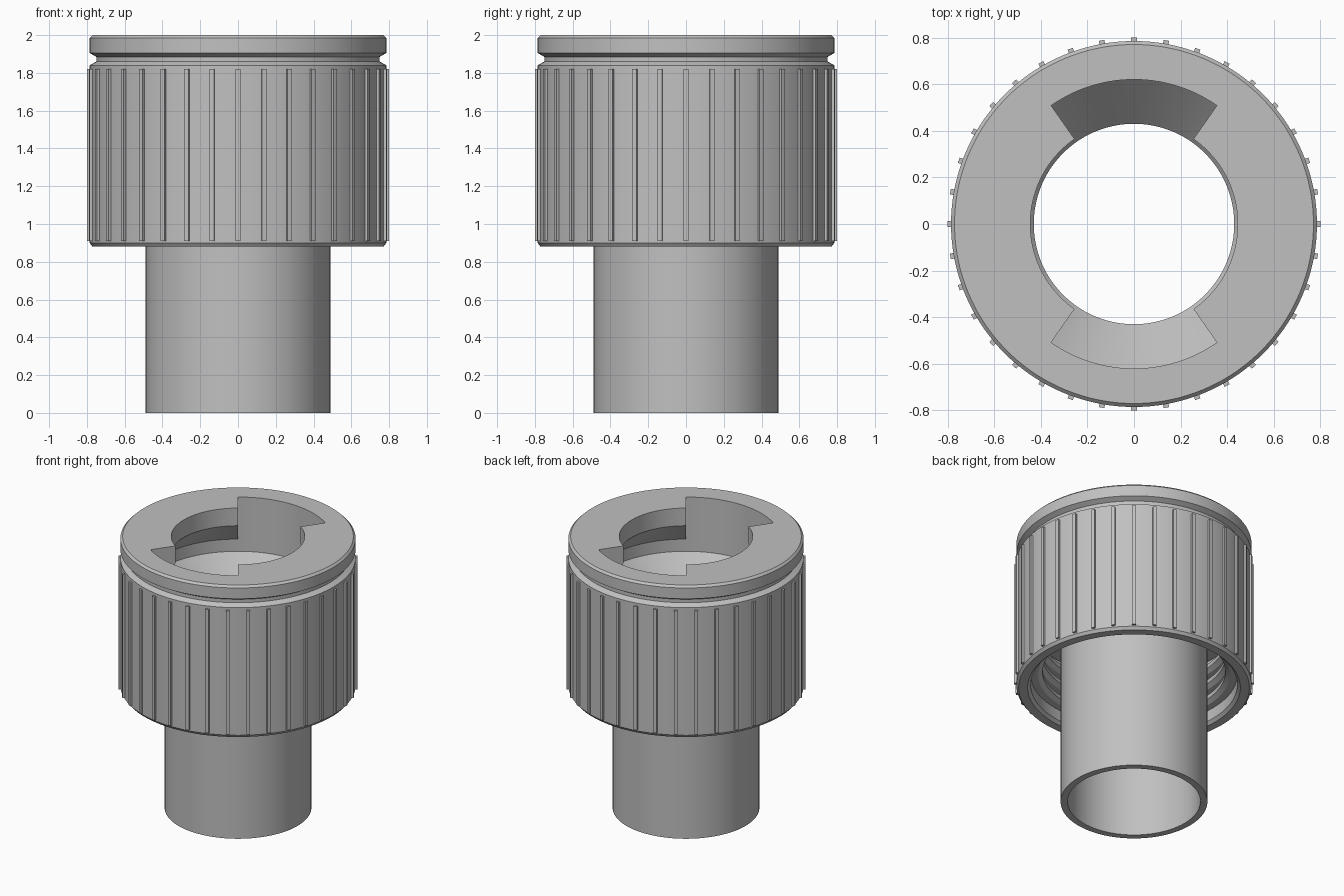
import bpy, bmesh, math
from mathutils import Matrix

if "Cube" in bpy.data.objects:
    bpy.data.objects.remove(bpy.data.objects["Cube"], do_unlink=True)

grey = bpy.data.materials.new("plain_grey")
grey.use_nodes = True
grey.diffuse_color = (0.53, 0.53, 0.53, 1)
grey.node_tree.nodes["Principled BSDF"].inputs["Base Color"].default_value = grey.diffuse_color

SEGMENTS = 144


def finish(bm, name):
    bmesh.ops.remove_doubles(bm, verts=bm.verts, dist=1e-5)
    bmesh.ops.dissolve_degenerate(bm, edges=bm.edges, dist=1e-5)
    bmesh.ops.recalc_face_normals(bm, faces=bm.faces)
    mesh = bpy.data.meshes.new(name)
    bm.to_mesh(mesh)
    bm.free()
    mesh.materials.append(grey)
    obj = bpy.data.objects.new(name, mesh)
    bpy.context.collection.objects.link(obj)
    bpy.ops.object.select_all(action="DESELECT")
    obj.select_set(True)
    bpy.context.view_layer.objects.active = obj
    bpy.ops.object.shade_smooth_by_angle(angle=math.radians(25))
    return obj


def sweep(name, sections):
    """Skin a closed loop of (matrix, profile) sections; profiles are closed r, z loops."""
    bm = bmesh.new()
    rings = [[bm.verts.new(m @ Matrix.Translation((r, 0, z)).translation) for r, z in p]
             for m, p in sections]
    for i, ring in enumerate(rings):
        after = rings[(i + 1) % len(rings)]
        for j in range(len(ring)):
            k = (j + 1) % len(ring)
            bm.faces.new((ring[j], after[j], after[k], ring[k]))
    return finish(bm, name)


def turn(i):
    return Matrix.Rotation(math.tau * i / SEGMENTS, 4, "Z")


# Knurled collar: grooved outside, lipped bore on top, open cavity below
SLOT_R = 0.62
lip = [(SLOT_R, 2), (0.445, 2), (0.445, 1.87), (SLOT_R, 1.69)]
wall = [(SLOT_R, 1.6), (0.69, 1.6), (0.69, 0.9), (0.71, 0.88),
        (0.77, 0.88), (0.785, 0.9), (0.785, 1.84), (0.75, 1.86),
        (0.75, 1.885), (0.785, 1.905), (0.785, 1.985), (0.77, 2)]
plain = lip + wall
slotted = [(SLOT_R, z) for r, z in lip] + wall

# Two opposite slots through the lip, each 70 degrees wide
half = round(SEGMENTS * 35 / 360)
sections = []
for i in range(SEGMENTS):
    offset = abs(i % (SEGMENTS // 2) - SEGMENTS // 4)
    if offset == half:
        pair = [plain, slotted]
        if i % (SEGMENTS // 2) > SEGMENTS // 4:
            pair.reverse()
        sections += [(turn(i), p) for p in pair]
    else:
        sections.append((turn(i), slotted if offset < half else plain))
sweep("collar", sections)

# Inner tube with a flared, conical seat
tube = [(0.443, 0), (0.49, 0), (0.49, 1.35), (0.68, 1.35), (0.68, 1.6),
        (0.62, 1.6), (0.43, 1.4), (0.43, 1.36), (0.443, 1.34)]
sweep("inner_tube", [(turn(i), tube) for i in range(SEGMENTS)])

# Grip ribs around the collar
bm = bmesh.new()
for i in range(36):
    place = (Matrix.Rotation(math.tau * i / 36, 4, "Z")
             @ Matrix.Translation((0.787, 0, 1.365))
             @ Matrix.Diagonal((0.026, 0.024, 0.91, 1)))
    bmesh.ops.create_cube(bm, size=1, matrix=place)
finish(bm, "grip_ribs")

# Stepped rings inside the cavity, around the tube
for n in range(3):
    z = 1.0 + 0.12 * n
    ring = [(0.61, z), (0.64, z - 0.02), (0.69, z - 0.02),
            (0.69, z + 0.05), (0.64, z + 0.05), (0.61, z + 0.03)]
    sweep("cavity_ring_%d" % (n + 1), [(turn(i), ring) for i in range(SEGMENTS)])
